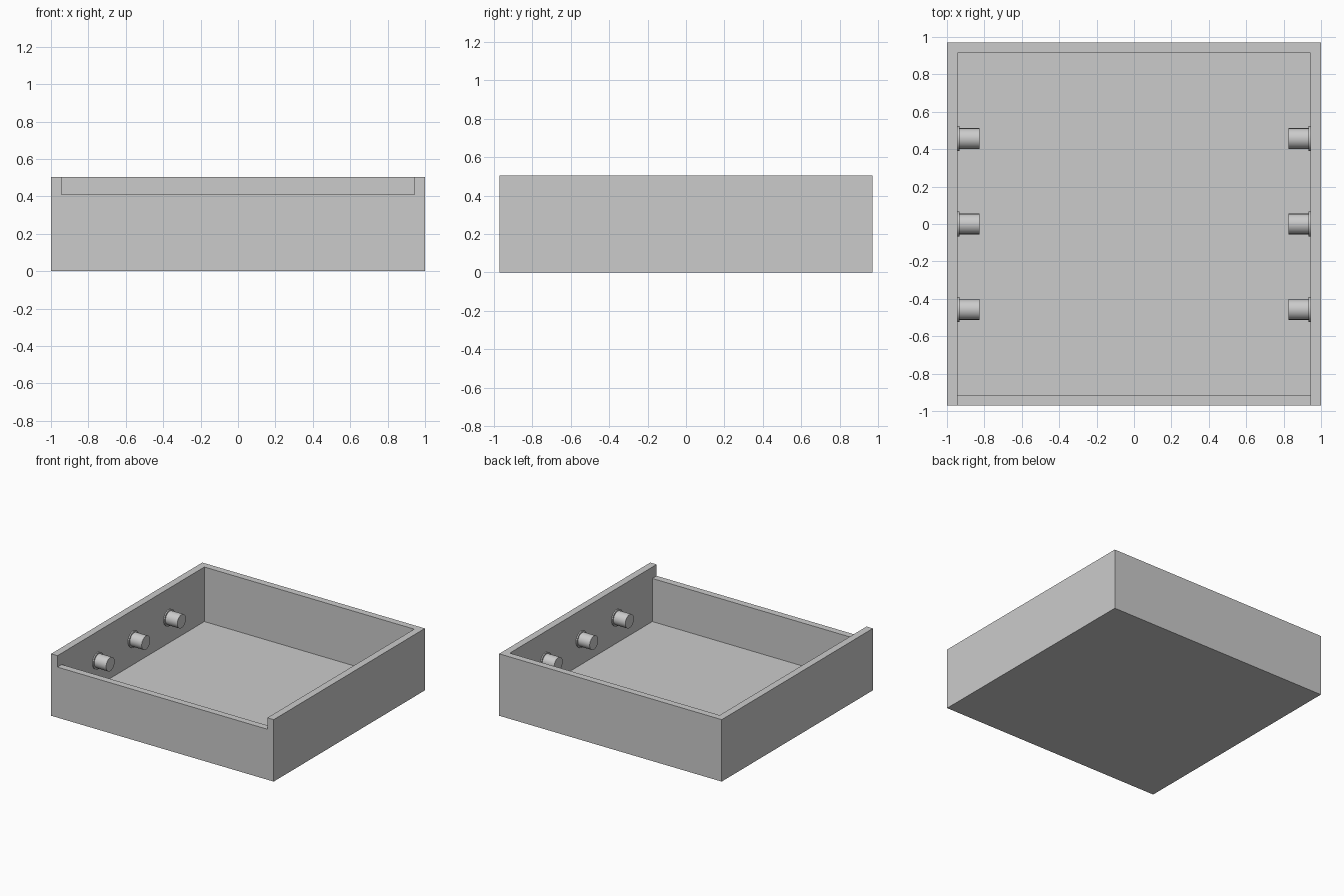
import bpy, bmesh, math
from mathutils import Matrix

cube = bpy.data.objects.get("Cube")
if cube:
    bpy.data.objects.remove(cube, do_unlink=True)

# Overall sizes
HALF_X, HALF_Y, HEIGHT = 1.0, 0.97, 0.503
INNER_X, INNER_Y = 0.943, 0.915
FLOOR_Z, LIP_Z = 0.06, 0.41
PEG_Z, PEG_SPACING, PEG_END = 0.268, 0.457, 0.827

grey = bpy.data.materials.new("plain grey")
grey.use_nodes = True
colour = (0.6, 0.6, 0.6, 1)
grey.diffuse_color = colour
grey.node_tree.nodes["Principled BSDF"].inputs["Base Color"].default_value = colour


def add_object(name, bm):
    bmesh.ops.recalc_face_normals(bm, faces=bm.faces)
    mesh = bpy.data.meshes.new(name)
    bm.to_mesh(mesh)
    bm.free()
    mesh.materials.append(grey)
    obj = bpy.data.objects.new(name, mesh)
    bpy.context.collection.objects.link(obj)
    return obj


def extrude_along_x(name, profile, half_width):
    """Solid made from a (y, z) profile."""
    bm = bmesh.new()
    face = bm.faces.new([bm.verts.new((-half_width, y, z)) for y, z in profile])
    new = bmesh.ops.extrude_face_region(bm, geom=[face])["geom"]
    verts = [g for g in new if isinstance(g, bmesh.types.BMVert)]
    bmesh.ops.translate(bm, verts=verts, vec=(2 * half_width, 0, 0))
    return add_object(name, bm)


def select_only(obj):
    bpy.ops.object.select_all(action='DESELECT')
    obj.select_set(True)
    bpy.context.view_layer.objects.active = obj


# Tray: solid block with the cavity and the lowered front wall cut out
tray = extrude_along_x("tray", [(-HALF_Y, 0), (HALF_Y, 0),
                                (HALF_Y, HEIGHT), (-HALF_Y, HEIGHT)], HALF_X)
cutter = extrude_along_x("cavity_cutter", [
    (INNER_Y, FLOOR_Z), (INNER_Y, 1), (-1.2, 1),
    (-1.2, LIP_Z), (-INNER_Y, LIP_Z), (-INNER_Y, FLOOR_Z)], INNER_X)
cutter.hide_render = True
cut = tray.modifiers.new("cavity", 'BOOLEAN')
cut.operation, cut.solver, cut.object = 'DIFFERENCE', 'EXACT', cutter
select_only(tray)
bpy.ops.object.modifier_apply(modifier=cut.name)
bpy.data.objects.remove(cutter, do_unlink=True)


# Pegs: a thin collar and a round pin, three on each side wall
def add_peg(name, side, y):
    bm = bmesh.new()
    profile = [(INNER_X + 0.01, 0), (INNER_X + 0.01, 0.066), (INNER_X - 0.01, 0.066),
               (INNER_X - 0.01, 0.055), (PEG_END, 0.055), (PEG_END, 0)]
    verts = [bm.verts.new((side * x, 0, r)) for x, r in profile]
    edges = [bm.edges.new(pair) for pair in zip(verts, verts[1:])]
    bmesh.ops.spin(bm, geom=verts + edges, cent=(0, 0, 0), axis=(1, 0, 0),
                   angle=math.tau, steps=40)
    bmesh.ops.remove_doubles(bm, verts=bm.verts, dist=0.0001)
    bm.transform(Matrix.Translation((0, y, PEG_Z)))
    select_only(add_object(name, bm))
    bpy.ops.object.shade_smooth_by_angle(angle=math.radians(30))


for side, side_name in ((1, "left"), (-1, "right")):
    for row, row_name in ((-1, "front"), (0, "middle"), (1, "back")):
        add_peg(f"{side_name}_{row_name}_peg", side, row * PEG_SPACING)
